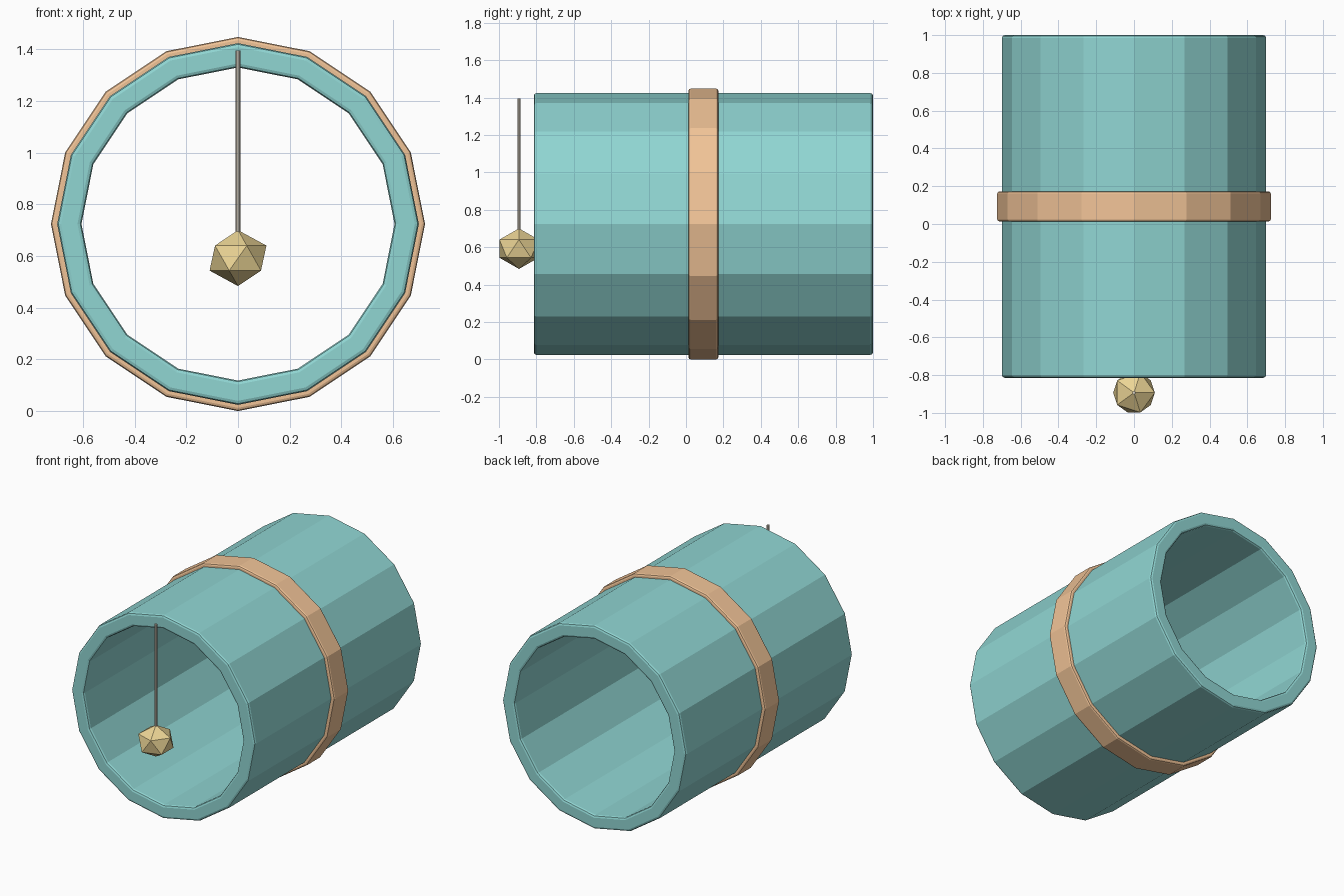
import bpy, bmesh, math
from mathutils import Matrix

if "Cube" in bpy.data.objects:
    bpy.data.objects.remove(bpy.data.objects["Cube"])

CZ = 0.724   # height of the barrel axis
MID = 0.093  # y of the barrel middle


def material(name, rgb):
    m = bpy.data.materials.new(name)
    m.diffuse_color = (*rgb, 1)
    m.use_nodes = True
    m.node_tree.nodes["Principled BSDF"].inputs["Base Color"].default_value = m.diffuse_color
    return m


def add_object(name, bm, mat):
    me = bpy.data.meshes.new(name)
    bmesh.ops.recalc_face_normals(bm, faces=bm.faces)
    bm.to_mesh(me)
    bm.free()
    me.materials.append(mat)
    ob = bpy.data.objects.new(name, me)
    bpy.context.collection.objects.link(ob)
    return ob


def tube(name, r_out, r_in, y0, y1, mat, bevel, sides=16):
    """Faceted hollow cylinder along y, with bevelled rims."""
    bm = bmesh.new()
    rings = []
    for r, y in ((r_out, y0), (r_out, y1), (r_in, y1), (r_in, y0)):
        rings.append([bm.verts.new((r * math.sin(a), y, CZ + r * math.cos(a)))
                      for a in (2 * math.pi * i / sides for i in range(sides))])
    for k in range(4):
        a, b = rings[k], rings[(k + 1) % 4]
        for i in range(sides):
            j = (i + 1) % sides
            bm.faces.new((a[i], a[j], b[j], b[i]))
    ob = add_object(name, bm, mat)
    mod = ob.modifiers.new("rim_bevel", 'BEVEL')
    mod.width = bevel
    mod.segments = 2
    mod.limit_method = 'ANGLE'
    mod.angle_limit = math.radians(40)
    return ob


teal = material("teal", (0.28, 0.67, 0.65))
orange = material("orange", (0.88, 0.55, 0.31))
gold = material("gold", (0.83, 0.66, 0.30))
cord = material("cord", (0.78, 0.71, 0.59))

# Hollow barrel and the band around its middle
tube("barrel", 0.70, 0.606, MID - 0.907, MID + 0.907, teal, 0.015)
tube("band", 0.724, 0.68, MID - 0.08, MID + 0.08, orange, 0.012)

# Hanging cord in front of the opening
PY = -0.893
bm = bmesh.new()
bmesh.ops.create_cone(bm, cap_ends=True, segments=8, radius1=0.009, radius2=0.009,
                      depth=0.715, matrix=Matrix.Translation((0, PY, 1.0375)))
add_object("pendulum_cord", bm, cord)

# Faceted weight, slightly flattened
bm = bmesh.new()
bmesh.ops.create_icosphere(bm, subdivisions=1, radius=0.123,
                           matrix=Matrix.Translation((0, PY, 0.592))
                           @ Matrix.Diagonal((1, 1, 0.88, 1)))
add_object("pendulum_weight", bm, gold)
